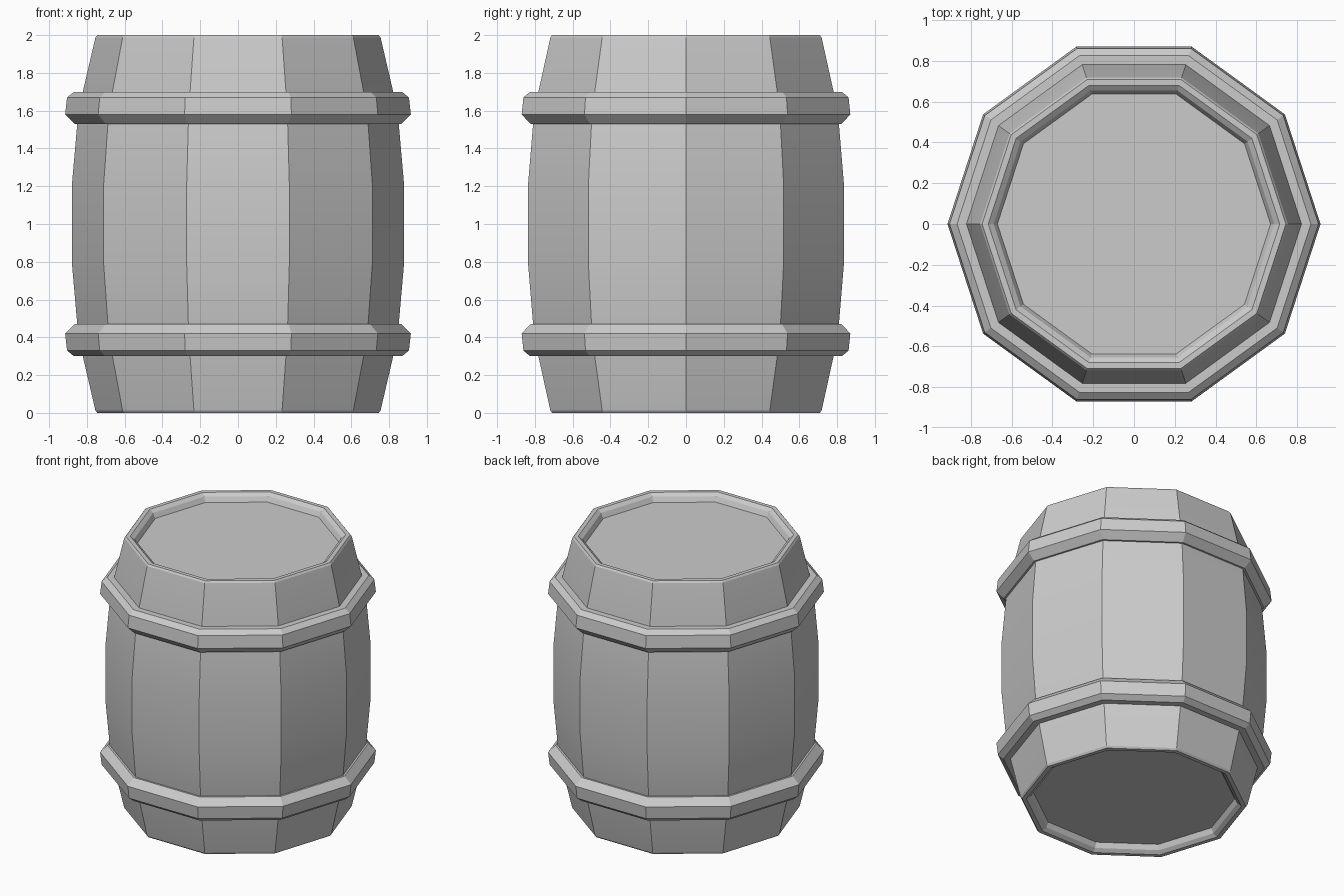
import bpy, bmesh, math

if "Cube" in bpy.data.objects:
    bpy.data.objects.remove(bpy.data.objects["Cube"])

SIDES = 10


def lathe(name, profile, ring=False):
    """Spin an (r, z) profile, listed bottom to top on the outside, into a ten-sided part."""
    bm = bmesh.new()
    rows = [[bm.verts.new((r * math.cos(2 * math.pi * i / SIDES),
                           r * math.sin(2 * math.pi * i / SIDES), z))
             for i in range(SIDES)] for r, z in profile]
    pairs = list(zip(rows, rows[1:]))
    if ring:
        pairs.append((rows[-1], rows[0]))
    for a, b in pairs:
        for i in range(SIDES):
            j = (i + 1) % SIDES
            bm.faces.new((a[i], a[j], b[j], b[i]))
    if not ring:
        bm.faces.new(rows[0][::-1])
        bm.faces.new(rows[-1])
    bmesh.ops.recalc_face_normals(bm, faces=bm.faces)
    mesh = bpy.data.meshes.new(name)
    bm.to_mesh(mesh)
    bm.free()
    obj = bpy.data.objects.new(name, mesh)
    bpy.context.collection.objects.link(obj)
    # Staves bulge smoothly but meet at sharp edges
    bpy.ops.object.select_all(action='DESELECT')
    obj.select_set(True)
    bpy.context.view_layer.objects.active = obj
    bpy.ops.object.shade_smooth_by_angle(angle=math.radians(20))
    return obj


def flip(profile):
    """Mirror a profile about the barrel's mid height."""
    return [(r, 2 - z) for r, z in reversed(profile)]


# Barrel body: bulging staves, bevelled rims and recessed lids
upper = [(0.88, 1.2), (0.845, 1.6), (0.755, 1.987), (0.745, 2.0),
         (0.715, 2.0), (0.688, 1.98), (0.67, 1.945)]
lathe("barrel_body", flip(upper) + upper)

# Two hoops, mirrored about the middle
hoop = [(0.80, 1.53), (0.865, 1.53), (0.915, 1.58),
        (0.905, 1.67), (0.868, 1.70), (0.80, 1.70)]
lathe("upper_hoop", hoop, ring=True)
lathe("lower_hoop", flip(hoop), ring=True)
